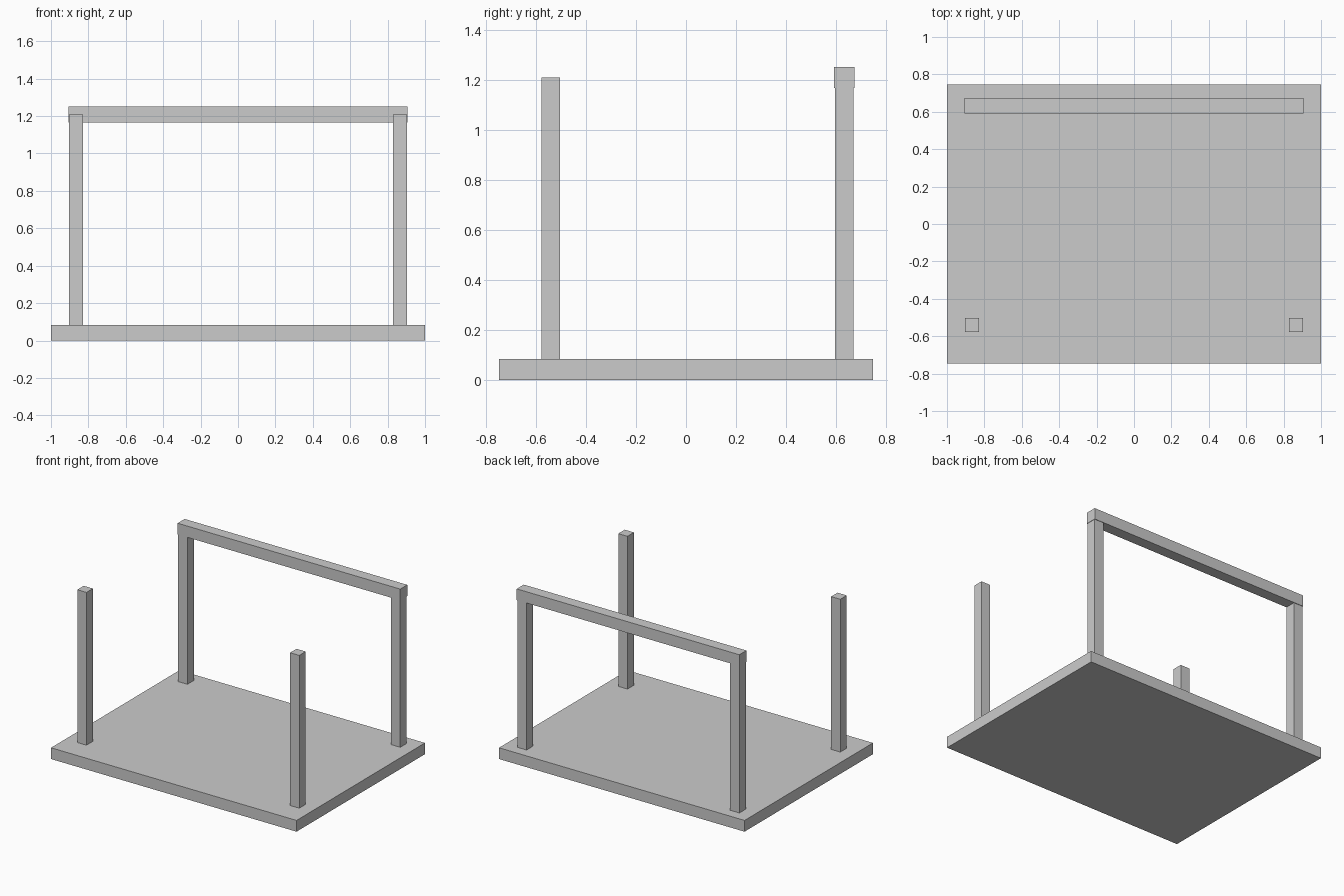
import bpy

if "Cube" in bpy.data.objects:
    bpy.data.objects.remove(bpy.data.objects["Cube"])


def box(name, x, y, z):
    """Box spanning the (min, max) ranges on each axis."""
    bpy.ops.mesh.primitive_cube_add(size=1, location=[(a + b) / 2 for a, b in (x, y, z)])
    ob = bpy.context.object
    ob.name = name
    ob.scale = [b - a for a, b in (x, y, z)]
    bpy.ops.object.transform_apply(location=False, rotation=False, scale=True)
    return ob


BASE_TOP = 0.083
POST_TOP = 1.208
HALF = 0.0375  # half the post thickness

# Floor slab
box("floor_slab", (-1, 1), (-0.747, 0.747), (0, BASE_TOP))

# Four corner posts
for row, y in (("front", -0.541), ("back", 0.633)):
    for side, x in (("left", -0.867), ("right", 0.867)):
        box(f"{row}_{side}_post", (x - HALF, x + HALF),
            (y - HALF, y + HALF), (BASE_TOP, POST_TOP))

# Beam across the back posts
box("back_beam", (-0.907, 0.907), (0.592, 0.674), (1.167, 1.25))
